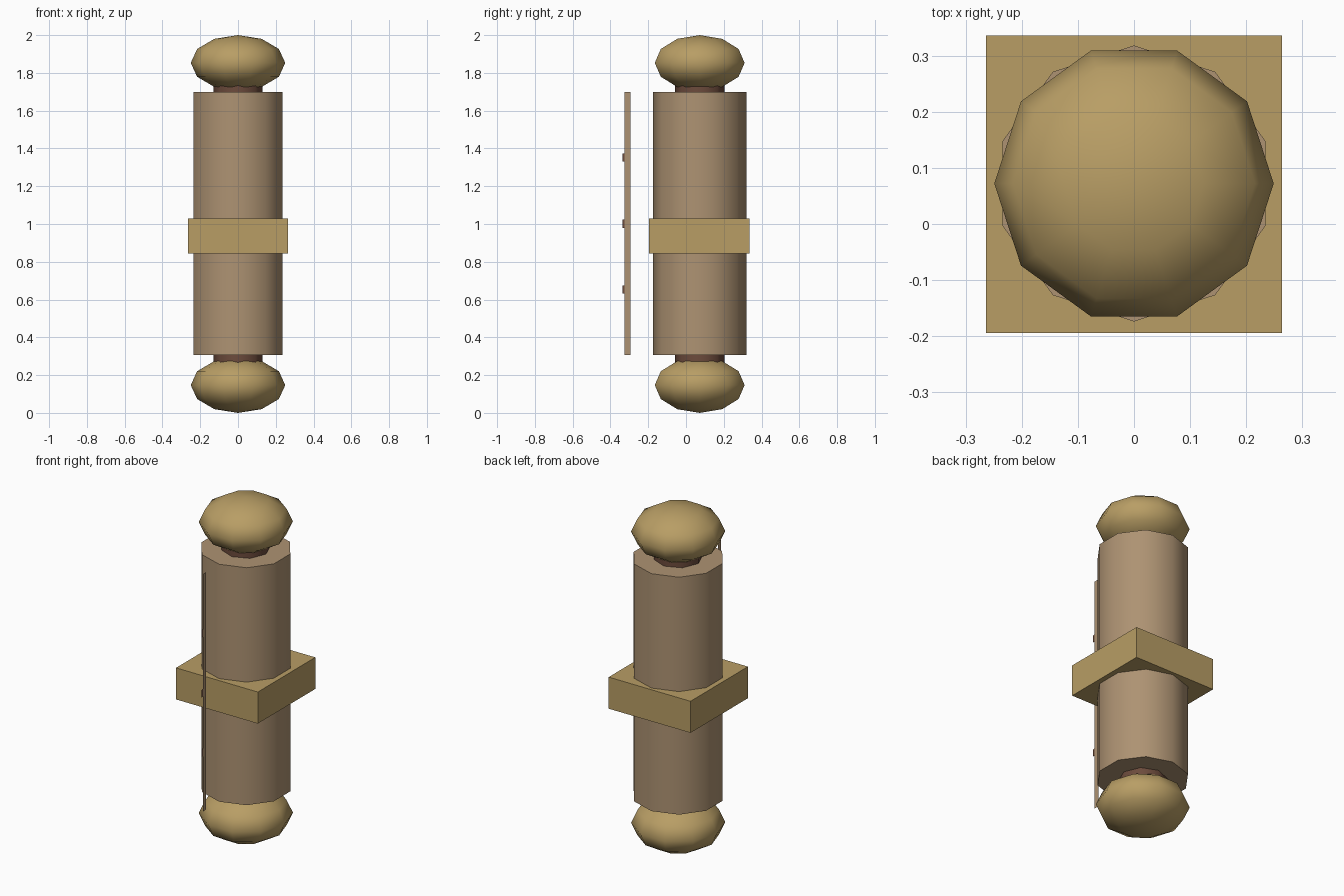
import bpy, bmesh, math

if "Cube" in bpy.data.objects:
    bpy.data.objects.remove(bpy.data.objects["Cube"])

CY = 0.0725          # y of the scroll axis
MID = 1.0            # mid height


def material(name, rgb):
    m = bpy.data.materials.new(name)
    m.diffuse_color = (*rgb, 1)
    m.use_nodes = True
    m.node_tree.nodes["Principled BSDF"].inputs["Base Color"].default_value = m.diffuse_color
    return m


PAPER = material("paper", (0.42, 0.29, 0.17))
GOLD = material("gold", (0.48, 0.34, 0.13))
WOOD = material("dark_wood", (0.15, 0.07, 0.045))


def finish(name, bm, mat, smooth=None):
    bmesh.ops.recalc_face_normals(bm, faces=bm.faces)
    me = bpy.data.meshes.new(name)
    bm.to_mesh(me)
    bm.free()
    ob = bpy.data.objects.new(name, me)
    bpy.context.collection.objects.link(ob)
    me.materials.append(mat)
    if smooth:
        bpy.ops.object.select_all(action='DESELECT')
        ob.select_set(True)
        bpy.context.view_layer.objects.active = ob
        bpy.ops.object.shade_smooth_by_angle(angle=math.radians(smooth))
    return ob


def lathe(name, profile, sides, start, mat, smooth):
    """Rings of (radius, z), bottom to top; the ends are closed."""
    bm = bmesh.new()
    rings = []
    for r, z in profile:
        if r == 0:
            rings.append([bm.verts.new((0, CY, z))] * sides)
        else:
            angles = [start + math.tau * i / sides for i in range(sides)]
            rings.append([bm.verts.new((r * math.cos(a), CY + r * math.sin(a), z))
                          for a in angles])
    for lo, hi in zip(rings, rings[1:]):
        for i in range(sides):
            j = (i + 1) % sides
            bm.faces.new(dict.fromkeys((lo[i], lo[j], hi[j], hi[i])))
    for ring, (r, _) in ((rings[0], profile[0]), (rings[-1], profile[-1])):
        if r:
            bm.faces.new(ring)
    return finish(name, bm, mat, smooth)


def flat_strip(name, y0, y1, z0, z1, mat):
    """Paper-thin strip standing edge-on to the front at x = 0."""
    bm = bmesh.new()
    bm.faces.new([bm.verts.new((0, y, z))
                  for y, z in ((y0, z0), (y1, z0), (y1, z1), (y0, z1))])
    return finish(name, bm, mat)


# rolled body and the inner rod
lathe("rolled_paper", [(0.247, 0.307), (0.247, 1.698)], 10, math.pi / 2, PAPER, 40)
lathe("rod", [(0.131, 0.15), (0.131, 1.85)], 8, 0, WOOD, 50)

# flattened ball at each end
for name, zc in (("bottom_knob", 0.147), ("top_knob", 1.853)):
    prof = []
    for k in range(7):
        a = math.pi * k / 6
        prof.append((0 if k in (0, 6) else 0.25 * math.sin(a), zc - 0.147 * math.cos(a)))
    lathe(name, prof, 10, 0, GOLD, 80)

# square band around the middle
bm = bmesh.new()
bmesh.ops.create_cube(bm, size=1)
for v in bm.verts:
    v.co = (v.co.x * 0.53, v.co.y * 0.532 + 0.071, v.co.z * 0.185 + 0.9355)
finish("band", bm, GOLD)

# loose page edge with three small writing marks in front of it
flat_strip("page_edge", -0.325, -0.295, 0.307, 1.698, PAPER)
for i, z in enumerate((0.653, 1.002, 1.352)):
    flat_strip(f"page_mark_{i + 1}", -0.337, -0.325, z - 0.022, z + 0.022, WOOD)
